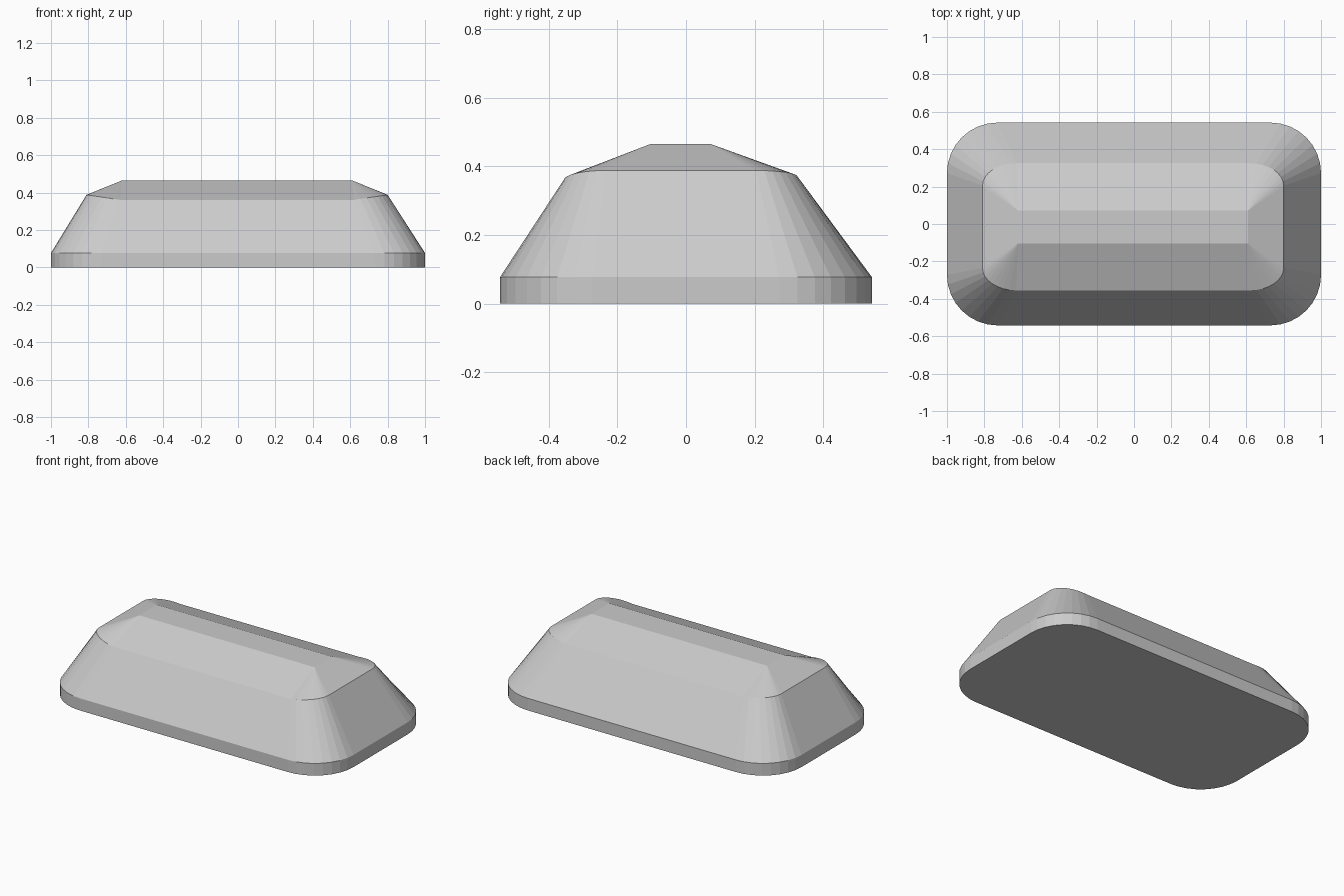
import bpy, bmesh
from math import cos, sin, pi

if "Cube" in bpy.data.objects:
    bpy.data.objects.remove(bpy.data.objects["Cube"])

SEG = 8  # facets per rounded corner


def rounded_loop(bm, x0, x1, y0, y1, rx, ry, z_end, z_front, z_back):
    """Rounded rectangle, lower on the long sides than at the ends."""
    loop = []
    for quadrant in range(4):
        for i in range(SEG + 1):
            a = (quadrant + i / SEG) * pi / 2
            right, back = quadrant in (0, 3), quadrant < 2
            cx = x1 - rx if right else x0 + rx
            cy = y1 - ry if back else y0 + ry
            z_side = z_back if back else z_front
            z = z_side + (z_end - z_side) * abs(cos(a))
            loop.append(bm.verts.new((cx + rx * cos(a), cy + ry * sin(a), z)))
    return loop


def bridge(bm, lower, upper):
    n = len(lower)
    for i in range(n):
        j = (i + 1) % n
        bm.faces.new((lower[i], lower[j], upper[j], upper[i]))


bm = bmesh.new()

# Vertical skirt and sloped body
foot = rounded_loop(bm, -1, 1, -0.542, 0.542, 0.27, 0.27, 0, 0, 0)
rim = rounded_loop(bm, -1, 1, -0.542, 0.542, 0.27, 0.27, 0.077, 0.077, 0.077)
shoulder = rounded_loop(bm, -0.81, 0.80, -0.355, 0.325, 0.18, 0.12,
                        0.388, 0.361, 0.370)
bm.faces.new(foot[::-1])
bridge(bm, foot, rim)
bridge(bm, rim, shoulder)

# Hipped cap: each rounded corner fans in to one corner of the flat top
ridge = [bm.verts.new((x, y, 0.465)) for x, y in
         ((0.61, 0.072), (-0.62, 0.072), (-0.62, -0.104), (0.61, -0.104))]
n = SEG + 1
for q in range(4):
    nxt = (q + 1) % 4
    arc = shoulder[q * n:(q + 1) * n]
    for a, b in zip(arc, arc[1:]):
        bm.faces.new((a, b, ridge[q]))
    bm.faces.new((arc[-1], shoulder[nxt * n], ridge[nxt], ridge[q]))
bm.faces.new(ridge)

bmesh.ops.recalc_face_normals(bm, faces=bm.faces)
mesh = bpy.data.meshes.new("tapered_body")
bm.to_mesh(mesh)
bm.free()
body = bpy.data.objects.new("tapered_body", mesh)
bpy.context.collection.objects.link(body)
